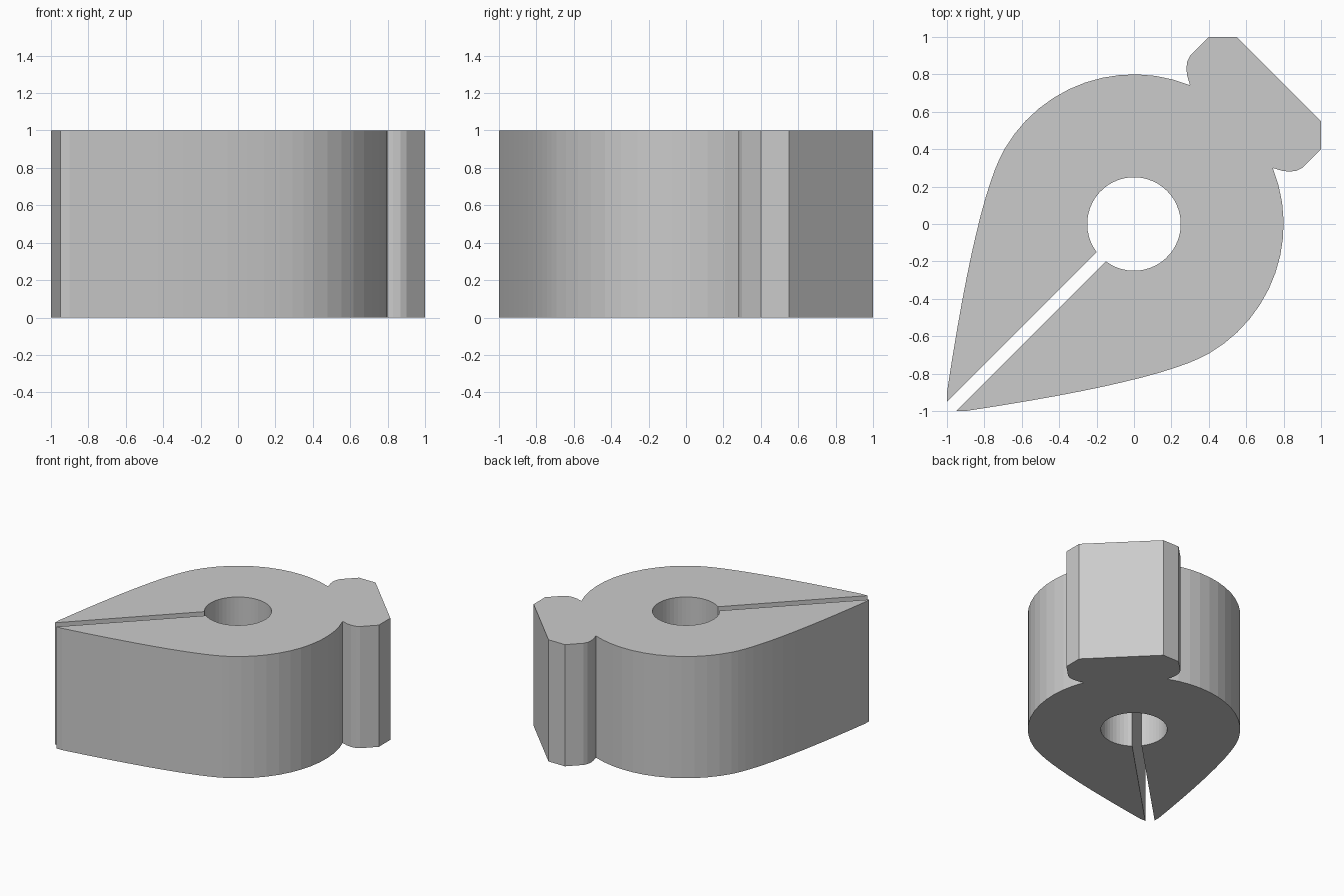
import bpy, bmesh
from math import radians, cos, sin, atan2, degrees

if "Cube" in bpy.data.objects:
    bpy.data.objects.remove(bpy.data.objects["Cube"])


def arc(r, a0, a1, n):
    """Points on a circle about the origin, angles in degrees."""
    angles = [radians(a0 + (a1 - a0) * i / n) for i in range(n + 1)]
    return [(r * cos(a), r * sin(a)) for a in angles]


def bezier(p0, p1, p2, n):
    """Quadratic curve, first point left out."""
    pts = []
    for i in range(1, n + 1):
        t = i / n
        pts.append(tuple((1 - t) ** 2 * a + 2 * t * (1 - t) * b + t * t * c
                         for a, b, c in zip(p0, p1, p2)))
    return pts


# Half outline, on the upper-left side of the diagonal x = y
slit_angle = 360 + degrees(atan2(-0.15, -0.2))
half = arc(0.25, 45, slit_angle, 24)                  # bore to slit
half += [(-1, -0.95)]                                 # slit wall to tip
rim = arc(0.8, 150, 68, 12)                           # round body
tail = bezier(rim[0], (-0.843, 0.14), (-1, -0.9), 12)
half += tail[::-1] + rim
half += [(0.285, 0.79), (0.28, 0.83), (0.285, 0.87),  # neck and head
         (0.30, 0.90), (0.40, 1.0), (0.55, 1.0)]

# Mirror across the diagonal, sharing the one bore point on it
outline = half + [(y, x) for x, y in reversed(half[1:])]

# Extrude the closed outline upward
bm = bmesh.new()
face = bm.faces.new([bm.verts.new((x, y, 0)) for x, y in outline])
extruded = bmesh.ops.extrude_face_region(bm, geom=[face], use_keep_orig=True)
top = [v for v in extruded["geom"] if isinstance(v, bmesh.types.BMVert)]
bmesh.ops.translate(bm, verts=top, vec=(0, 0, 1))
bmesh.ops.recalc_face_normals(bm, faces=bm.faces)

mesh = bpy.data.meshes.new("split_teardrop_clip")
bm.to_mesh(mesh)
bm.free()
bpy.context.collection.objects.link(
    bpy.data.objects.new("split_teardrop_clip", mesh))
